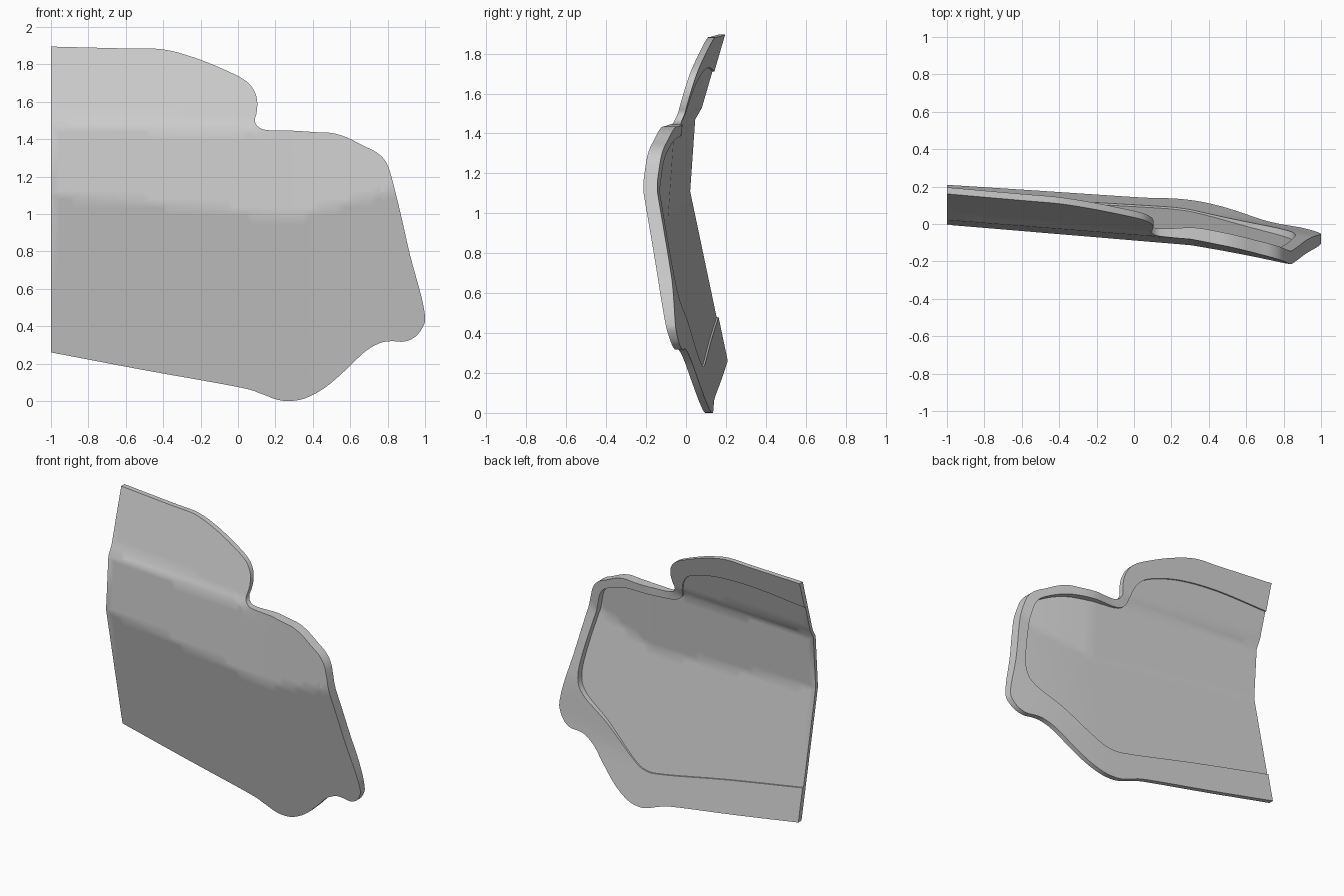
import bpy
import bmesh
from mathutils import Vector
from mathutils.geometry import delaunay_2d_cdt

cube = bpy.data.objects.get("Cube")
if cube:
    bpy.data.objects.remove(cube, do_unlink=True)

INNER_THICKNESS = 0.025
GRID = 0.045


def spline(points, steps):
    """Smooth open curve through the control points."""
    pts = [Vector(p) for p in points]
    pts = [pts[0] * 2 - pts[1]] + pts + [pts[-1] * 2 - pts[-2]]
    out = []
    for a, b, c, d in zip(pts, pts[1:], pts[2:], pts[3:]):
        for i in range(steps):
            t = i / steps
            out.append(b + (c - a) * t / 2 + (a * 2 - b * 5 + c * 4 - d) * t * t / 2
                       + (b * 3 - a - c * 3 + d) * t ** 3 / 2)
    return out + [pts[-2]]


def smoothstep(value, low, high):
    t = min(max((value - low) / (high - low), 0), 1)
    return t * t * (3 - 2 * t)


# Height of the bend across the panel and of the shoulder under the flange
def crease_height(x):
    return 1.11 - 0.096 * (x + 1) if x < 0.3 else 0.985 + 0.27 * (x - 0.3)


def shoulder_height(x):
    return 1.47 - 0.023 * (x + 1)


# Depth of the front skin
def lower_depth(x, z):
    return 0.125 - 0.104 * x - 0.21 * z - 0.03 * (max(x - 0.3, 0) / 0.7) ** 2


def body_depth(x, z):
    bend = crease_height(x)
    return lower_depth(x, min(z, bend)) + 0.07 * max(z - bend, 0)


def flange_depth(x, z):
    return 0.055 - 0.08 * (x + 1) + 0.29 * (z - 1.53)


def front_depth(x, z):
    low = shoulder_height(x)
    high = low + 0.058
    if z <= low or x > 0.2:
        return body_depth(x, z)
    if z >= high:
        return flange_depth(x, z)
    t = (z - low) / (high - low)
    return body_depth(x, low) * (1 - t) + flange_depth(x, high) * t


# The rim is thickest around the free side of the body
def rim_thickness(x, z):
    side = smoothstep(x, 0.05, 0.4) * smoothstep(z, 0.25, 0.7)
    return 0.035 + 0.035 * side * (1 - smoothstep(z, 1.46, 1.55))


# Outer outline and the edge of the recess on the back
outline = spline([
    (-1, .26), (-.5, .165), (0, .075), (.12, .04), (.2, .01), (.27, 0),
    (.36, .015), (.47, .075), (.58, .17), (.68, .265), (.76, .31), (.82, .32),
    (.89, .318), (.95, .345), (.99, .4), (1, .45), (.98, .56), (.92, .78),
    (.87, 1), (.82, 1.2), (.79, 1.28), (.74, 1.33), (.67, 1.365), (.58, 1.41),
    (.5, 1.433), (.42, 1.437), (.3, 1.445), (.16, 1.448), (.11, 1.465),
    (.09, 1.5), (.1, 1.545), (.102, 1.61), (.08, 1.67), (.03, 1.72),
    (-.08, 1.775), (-.23, 1.835), (-.4, 1.88), (-.6, 1.885), (-1, 1.895)], 4)
recess = spline([
    (-1, .48), (-.4, .36), (.1, .25), (.25, .235), (.36, .28), (.6, .45),
    (.8, .56), (.86, .66), (.84, .84), (.77, 1.12), (.73, 1.25), (.66, 1.31),
    (.5, 1.37), (.3, 1.39), (.12, 1.4), (.05, 1.44), (.03, 1.5), (0, 1.58),
    (-.08, 1.65), (-.3, 1.71), (-.6, 1.73), (-1, 1.71)], 4)


def inside(p, polygon):
    hit = False
    for a, b in zip(polygon, polygon[1:] + polygon[:1]):
        if (a.y > p.y) != (b.y > p.y):
            if p.x < a.x + (p.y - a.y) * (b.x - a.x) / (b.y - a.y):
                hit = not hit
    return hit


# Flat layout: outline, recess edge, bend lines and a grid of inner points
loop = outline + [recess[-1], recess[0]]
points = list(loop)
edges = []


def add_line(line):
    start = len(points)
    points.extend(line)
    edges.extend((start + i, start + i + 1) for i in range(len(line) - 1))


add_line(recess)
columns = [-1 + GRID * i for i in range(45)]
add_line([Vector((x, crease_height(x))) for x in columns if x < 0.8])
for lift in (0, 0.058):
    add_line([Vector((x, shoulder_height(x) + lift)) for x in columns if x < 0.06])

fixed = list(points)
for x in columns[1:]:
    for row in range(1, 43):
        p = Vector((x, row * GRID))
        if inside(p, loop) and min((p - q).length for q in fixed) > GRID * 0.4:
            points.append(p)

flat = delaunay_2d_cdt(points, edges, [list(range(len(loop)))], 1, 0.0005)
verts2d, faces2d = flat[0], flat[2]

# Lift the layout into a front skin, a stepped back and the walls between
bm = bmesh.new()
made = {}


def vert(index, layer):
    if (index, layer) not in made:
        x, z = verts2d[index]
        depth = {"front": 0, "inner": INNER_THICKNESS, "rim": rim_thickness(x, z)}[layer]
        made[index, layer] = bm.verts.new((x, front_depth(x, z) + depth, z))
    return made[index, layer]


sides = {}
for face in faces2d:
    centre = sum((verts2d[i] for i in face), Vector((0, 0))) / len(face)
    layer = "inner" if inside(centre, recess) else "rim"
    bm.faces.new([vert(i, "front") for i in face])
    bm.faces.new([vert(i, layer) for i in reversed(face)])
    for a, b in zip(face, face[1:] + face[:1]):
        sides.setdefault((min(a, b), max(a, b)), []).append(layer)

for (a, b), layers in sides.items():
    if len(layers) == 1:
        pair = ("front", layers[0])
    elif layers[0] != layers[1]:
        pair = ("inner", "rim")
    else:
        continue
    bm.faces.new([vert(a, pair[0]), vert(b, pair[0]), vert(b, pair[1]), vert(a, pair[1])])

bmesh.ops.recalc_face_normals(bm, faces=bm.faces)
mesh = bpy.data.meshes.new("curved_panel")
bm.to_mesh(mesh)
bm.free()
panel = bpy.data.objects.new("curved_panel", mesh)
bpy.context.collection.objects.link(panel)

# Plain grey finish
grey = bpy.data.materials.new("light_grey")
grey.use_nodes = True
colour = (0.6, 0.6, 0.6, 1)
grey.diffuse_color = colour
grey.node_tree.nodes["Principled BSDF"].inputs["Base Color"].default_value = colour
mesh.materials.append(grey)

bpy.ops.object.select_all(action="DESELECT")
panel.select_set(True)
bpy.context.view_layer.objects.active = panel
bpy.ops.object.shade_smooth_by_angle(angle=0.5)
